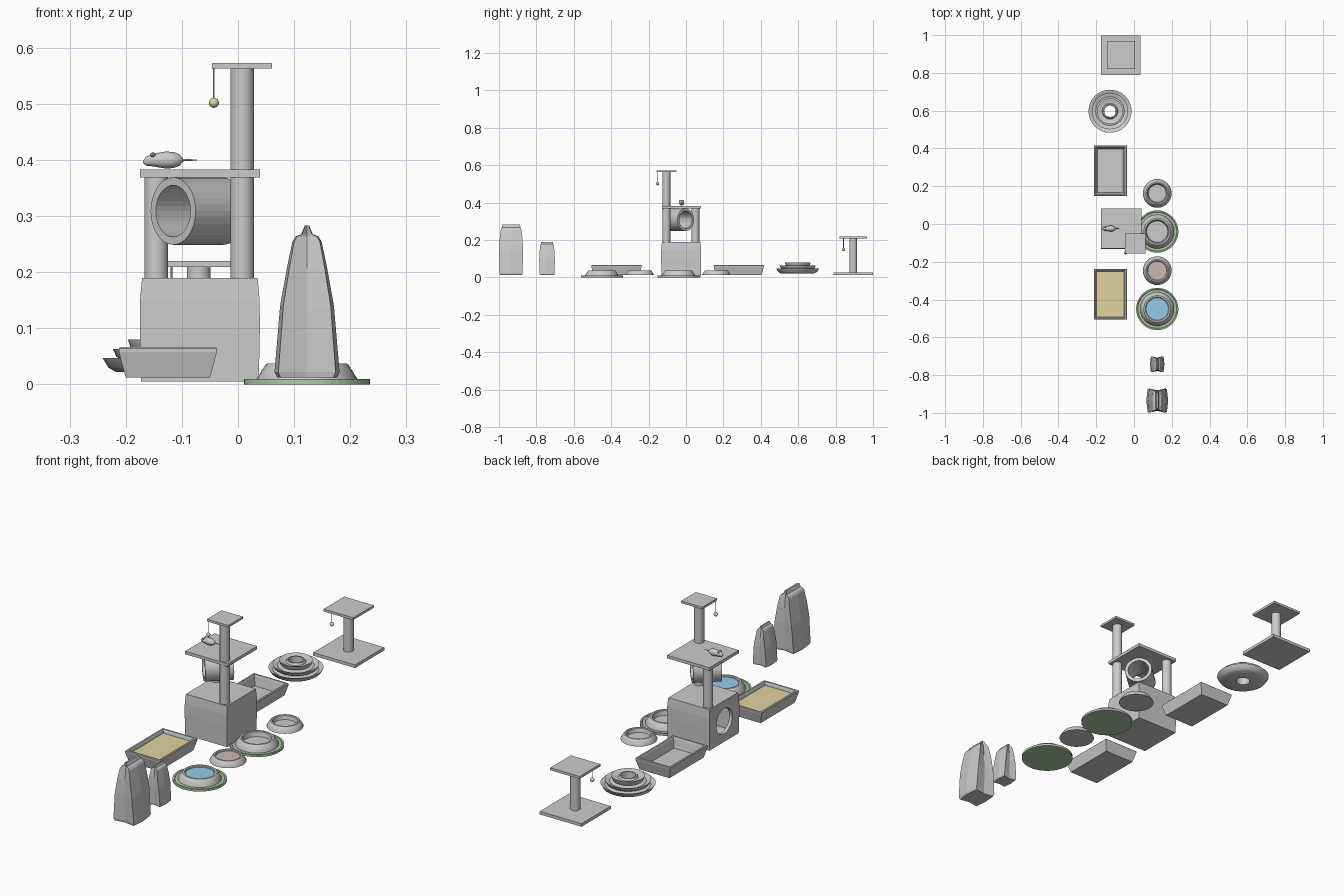
import bpy, math
from mathutils import Vector, Matrix

if "Cube" in bpy.data.objects:
    bpy.data.objects.remove(bpy.data.objects["Cube"])


def loft(name, rings, caps=True, mat=None, smooth=False):
    """Skin a stack of equal-length point rings; cap the ends or join them."""
    n, m = len(rings[0]), len(rings)
    verts = [p for r in rings for p in r]
    faces = []
    for i in range(m - 1 if caps else m):
        a, b = i * n, ((i + 1) % m) * n
        for k in range(n):
            j = (k + 1) % n
            faces.append((a + k, a + j, b + j, b + k))
    if caps:
        faces += [tuple(range(n))[::-1], tuple(range((m - 1) * n, m * n))]
    me = bpy.data.meshes.new(name)
    me.from_pydata(verts, [], faces)
    ob = bpy.data.objects.new(name, me)
    bpy.context.collection.objects.link(ob)
    if mat:
        me.materials.append(mat)
    if smooth:
        bpy.ops.object.select_all(action='DESELECT')
        ob.select_set(True)
        bpy.context.view_layer.objects.active = ob
        bpy.ops.object.shade_smooth_by_angle(angle=math.radians(35))
    return ob


def circle(x, y, z, r, n=32):
    return [(x + r * math.cos(2 * math.pi * k / n), y + r * math.sin(2 * math.pi * k / n), z) for k in range(n)]


def rect(x, y, z, hx, hy):
    return [(x - hx, y - hy, z), (x + hx, y - hy, z), (x + hx, y + hy, z), (x - hx, y + hy, z)]


def lathe(name, x, y, profile, n=32, **kw):
    return loft(name, [circle(x, y, z, r, n) for r, z in profile], **kw)


def slab(name, x, y, z0, z1, hx, hy, mat=None):
    return loft(name, [rect(x, y, z0, hx, hy), rect(x, y, z1, hx, hy)], mat=mat)


def colour(name, r, g, b):
    m = bpy.data.materials.new(name)
    m.diffuse_color = (r, g, b, 1)
    m.use_nodes = True
    m.node_tree.nodes["Principled BSDF"].inputs["Base Color"].default_value = m.diffuse_color
    return m


green = colour("mat_green", 0.42, 0.62, 0.38)
sand = colour("sand", 0.75, 0.65, 0.35)
water = colour("water_blue", 0.3, 0.6, 0.82)
food = colour("food_brown", 0.62, 0.48, 0.41)
olive = colour("ball_olive", 0.66, 0.7, 0.42)


# hanging ball toy
def dangler(name, x, y, top, z):
    lathe(name + "_string", x, y, [(0.0015, z), (0.0015, top)], n=8, mat=olive)
    prof = [(max(0.0003, 0.009 * math.sin(math.pi * i / 8)), z - 0.009 * math.cos(math.pi * i / 8)) for i in range(9)]
    lathe(name + "_ball", x, y, prof, n=16, mat=olive, smooth=True)


# small scratching post
slab("scratcher_base", -0.07, 0.894, 0.012, 0.026, 0.105, 0.105)
lathe("scratcher_post", -0.07, 0.894, [(0.021, 0.026), (0.021, 0.209)], smooth=True)
slab("scratcher_top", -0.07, 0.894, 0.209, 0.22, 0.074, 0.074)
dangler("scratcher_toy", -0.1185, 0.842, 0.209, 0.15)

# tiered ring toy: three flared tracks around an open hole
lathe("ring_toy", -0.127, 0.597, [
    (0.03, 0.022), (0.09, 0.022), (0.104, 0.03), (0.114, 0.047), (0.108, 0.047), (0.095, 0.039),
    (0.08, 0.043), (0.09, 0.05), (0.096, 0.063), (0.09, 0.063), (0.076, 0.056),
    (0.06, 0.06), (0.065, 0.067), (0.069, 0.08), (0.064, 0.08), (0.052, 0.073),
    (0.042, 0.073), (0.037, 0.081), (0.031, 0.081)], caps=False, smooth=True)


# litter trays
def tray(name, y):
    levels = [(0.0, 0.012, 0.012), (0.0, 0.013, 0.012), (0.001, 0.061, 0.0), (0.0, 0.067, -0.003)]
    rings = [rect(-0.125, y, z, hx, hy) for z, hx, hy in [
        (0.012, 0.075, 0.122), (0.058, 0.0875, 0.1345), (0.064, 0.0875, 0.1345), (0.067, 0.085, 0.132),
        (0.067, 0.078, 0.125), (0.06, 0.075, 0.122), (0.02, 0.067, 0.114)]]
    loft(name, rings)


tray("empty_litter_tray", 0.282)
tray("filled_litter_tray", -0.372)
slab("litter_sand", -0.125, -0.372, 0.021, 0.052, 0.0725, 0.1195, sand)

# cat tree house: hollow box with a round doorway on the left side
cx, cy = -0.068, -0.026
house = loft("tree_house", [rect(cx, cy, z, h, h) for z, h in
                            [(0.005, 0.105), (0.1, 0.107), (0.15, 0.1065), (0.19, 0.103)]])
cavity = slab("house_cavity_cutter", cx, cy, 0.017, 0.178, 0.092, 0.092)
door = lathe("house_door_cutter", 0, 0, [(0.057, -0.05), (0.057, 0.05)])
door.matrix_world = Matrix.Translation((-0.175, -0.025, 0.1)) @ Matrix.Rotation(math.pi / 2, 4, 'Y')
for cutter in (cavity, door):
    mod = house.modifiers.new("cut", 'BOOLEAN')
    mod.operation, mod.object, mod.solver = 'DIFFERENCE', cutter, 'EXACT'
    cutter.hide_render = True
bpy.context.view_layer.update()
cut_mesh = bpy.data.meshes.new_from_object(house.evaluated_get(bpy.context.evaluated_depsgraph_get()))
house.modifiers.clear()
house.data = cut_mesh
for cutter in (cavity, door):
    bpy.data.objects.remove(cutter)

# cat tree posts and platforms
lathe("tree_tall_post", 0.0075, -0.105, [(0.021, 0.188), (0.021, 0.565)], smooth=True)
lathe("tree_short_post", -0.146, 0.05, [(0.021, 0.188), (0.021, 0.37)], smooth=True)
slab("tree_platform", cx, -0.024, 0.369, 0.383, 0.107, 0.105)
slab("tree_top_perch", 0.007, -0.104, 0.563, 0.573, 0.0535, 0.0525)
dangler("tree_toy", -0.043, -0.152, 0.565, 0.502)

# diagonal tunnel under the platform
tunnel = lathe("tree_tunnel", 0, 0, [(0.06, -0.06), (0.06, 0.06), (0.046, 0.06), (0.046, -0.06)], caps=False)
tunnel.matrix_world = (Matrix.Translation((-0.071, -0.042, 0.309)) @ Matrix.Rotation(math.radians(42), 4, 'Z')
                       @ Matrix.Rotation(math.pi / 2, 4, 'Y'))


# toy mouse: body and tail are stacks of rings along x
def along_x(name, stations, n=12):
    rings = [[(x, -0.024 + ry * math.cos(2 * math.pi * k / n), z + rz * math.sin(2 * math.pi * k / n))
              for k in range(n)] for x, z, ry, rz in stations]
    return loft(name, rings, smooth=True)


along_x("mouse_body", [(-0.169, 0.397, 0.002, 0.002), (-0.164, 0.398, 0.007, 0.008), (-0.15, 0.4, 0.011, 0.0115),
                       (-0.13, 0.4, 0.015, 0.015), (-0.115, 0.4, 0.015, 0.0145), (-0.104, 0.4, 0.01, 0.01),
                       (-0.099, 0.4, 0.004, 0.004)])
along_x("mouse_tail", [(-0.102, 0.4, 0.0025, 0.0025), (-0.073, 0.4, 0.0008, 0.0008)], 8)
for side in (-1, 1):
    lathe("mouse_ear", -0.152, -0.024 + side * 0.008,
          [(0.002, 0.405), (0.005, 0.409), (0.004, 0.412), (0.001, 0.414)], n=8, smooth=True)


# bowls, some filled, the large ones on mats
def bowl(name, y, base, top, z0, inner, fill=None):
    lathe(name, 0.123, y, [(base, z0), (base, z0 + 0.002), (top + 0.003, 0.035), (top, 0.0375),
                           (inner + 0.007, 0.0375), (inner + 0.004, 0.035), (inner, z0 + 0.007)], smooth=True)
    if fill:
        lathe(name + "_contents", 0.123, y, [(inner, z0 + 0.008), (inner + 0.003, 0.031)], mat=fill)


bowl("small_empty_bowl", 0.162, 0.076, 0.06, 0.012, 0.047)
bowl("small_food_bowl", -0.247, 0.076, 0.06, 0.012, 0.047, food)
bowl("large_empty_bowl", -0.04, 0.09, 0.071, 0.008, 0.056)
bowl("large_water_bowl", -0.45, 0.09, 0.071, 0.008, 0.056, water)
for y in (-0.04, -0.45):
    lathe("bowl_mat", 0.123, y, [(0.112, 0.0), (0.112, 0.01), (0.105, 0.01), (0.102, 0.007)], n=48, mat=green)


# food bags: gusseted section tapering to a folded ridge
def bag(name, y, s, sx):
    rings = []
    for z, hx, hy in [(0.0, 0.053, 0.058), (0.01, 0.058, 0.061), (0.128, 0.048, 0.064), (0.195, 0.036, 0.061),
                      (0.243, 0.026, 0.055), (0.252, 0.02, 0.052), (0.256, 0.01, 0.05), (0.271, 0.004, 0.047)]:
        c, g = hx * 0.88, hy * 0.85
        pts = [(-c, -hy), (0, -g), (c, -hy), (hx, 0), (c, hy), (0, g), (-c, hy), (-hx, 0)]
        rings.append([(0.123 + px * sx, y + py * s, 0.012 + z * s) for px, py in pts])
    loft(name, rings)


bag("large_food_bag", -0.935, 1.0, 1.0)
bag("small_food_bag", -0.743, 0.655, 0.66)
